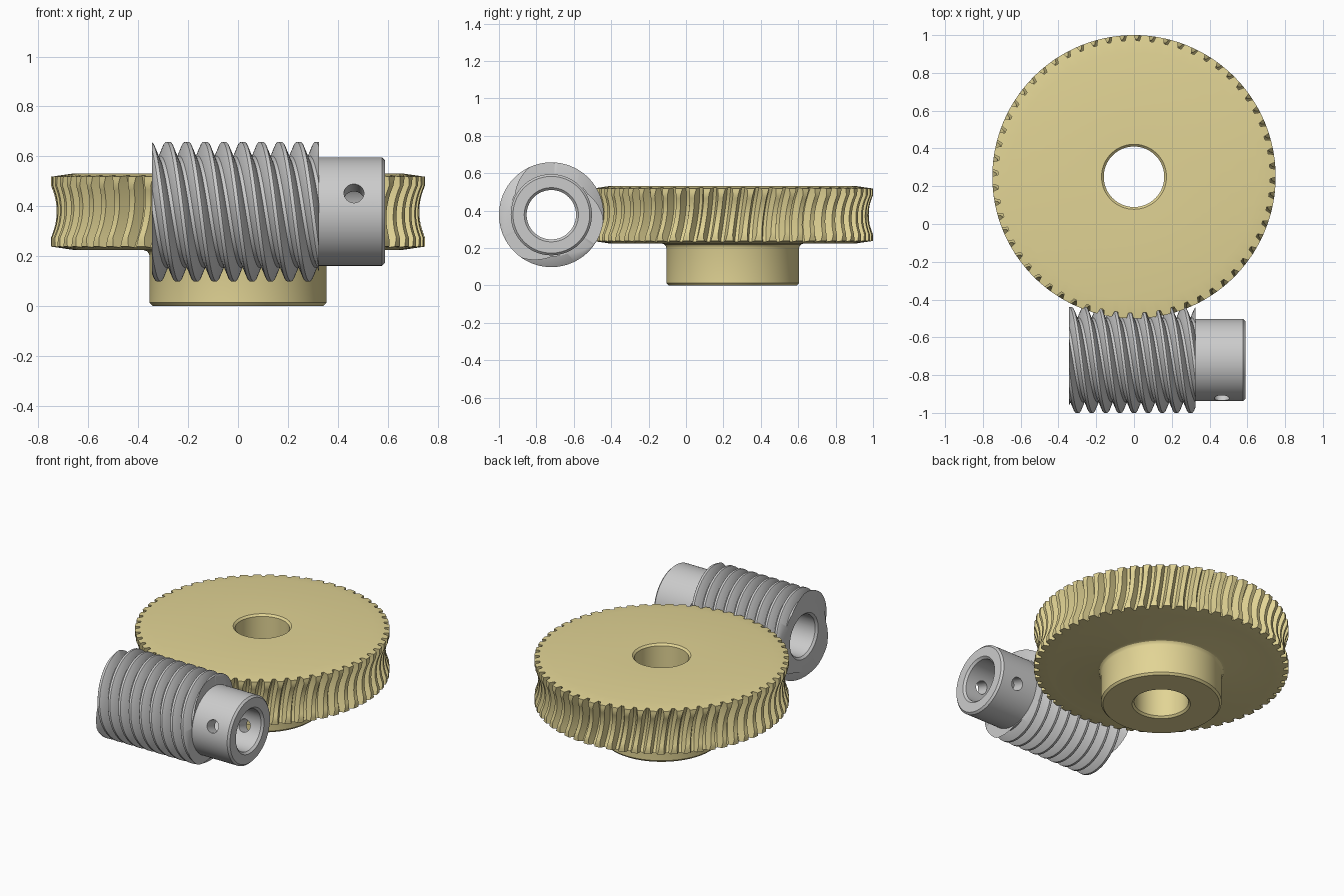
import bpy, bmesh
from math import pi, sin, cos, tan, atan2, sqrt, radians
from mathutils import Matrix, Vector

if "Cube" in bpy.data.objects:
    bpy.data.objects.remove(bpy.data.objects["Cube"])

# Shared gear data
TEETH, STARTS = 60, 3
WHEEL_Y, WORM_Y, MID_Z = 0.25, -0.72, 0.378
DIST, PITCH_R = WHEEL_Y - WORM_Y, 0.714
PITCH = 2 * pi * PITCH_R / TEETH
LEAD = STARTS * PITCH
WORM_R, WORM_ROOT = 0.28, 0.224


def half_width(rho):
    """Half width of the worm thread at a distance from the worm axis."""
    return PITCH / 4 - (rho - (DIST - PITCH_R)) * tan(radians(20))


def finish(bm, name, material=None):
    bmesh.ops.recalc_face_normals(bm, faces=bm.faces)
    mesh = bpy.data.meshes.new(name)
    bm.to_mesh(mesh)
    bm.free()
    ob = bpy.data.objects.new(name, mesh)
    bpy.context.collection.objects.link(ob)
    if material:
        mesh.materials.append(material)
    return ob


def smooth(ob):
    bpy.ops.object.select_all(action='DESELECT')
    ob.select_set(True)
    bpy.context.view_layer.objects.active = ob
    bpy.ops.object.shade_smooth_by_angle(angle=radians(30))


def skin(bm, rings):
    """Join closed rings of equal length into a closed tube."""
    n = len(rings[0])
    rings = [[bm.verts.new(p) for p in r] for r in rings]
    for a, b in zip(rings, rings[1:] + rings[:1]):
        for i in range(n):
            j = (i + 1) % n
            bm.faces.new((a[i], a[j], b[j], b[i]))


# Worm wheel: throated twisted teeth, web, hub and bore in one skin
def wheel_point(r, t, z):
    return (r * sin(t), WHEEL_Y - r * cos(t), z)


def tooth_ring(dz, end):
    tip = min(0.75, DIST - sqrt(0.243 ** 2 - dz ** 2))
    root = DIST - sqrt(0.286 ** 2 - dz ** 2)
    ht = half_width(sqrt((DIST - tip) ** 2 + dz ** 2)) + 0.001
    hr = half_width(0.286) + 0.001
    twist = LEAD * atan2(dz, DIST - PITCH_R) / (2 * pi)
    ring = []
    for k in range(TEETH):
        for off, r in ((-ht, tip), (-hr, root), (hr, root), (ht, tip), (PITCH / 2, tip)):
            t = ((k + 0.5) * PITCH + off + twist) / PITCH_R
            z = MID_Z + dz + end * (0.75 - r) * 0.15
            ring.append(wheel_point(r, t, z))
    return ring


ROWS = 16
rings = []
for i in range(ROWS + 1):
    rings.append(tooth_ring(0.14 * (2 * i / ROWS - 1), (i == ROWS) - (i == 0)))
for r, z in ((0.655, 0.532), (0.172, 0.532), (0.16, 0.52), (0.16, 0.012), (0.172, 0),
             (0.343, 0), (0.355, 0.013), (0.355, 0.2), (0.358, 0.211), (0.366, 0.22),
             (0.379, 0.224), (0.655, 0.224)):
    step = 2 * pi / (TEETH * 5)
    rings.append([wheel_point(r, (i + 1) * step, z) for i in range(TEETH * 5)])
brass = bpy.data.materials.new("brass")
brass.diffuse_color = (0.76, 0.66, 0.30, 1)
brass.use_nodes = True
brass.node_tree.nodes["Principled BSDF"].inputs["Base Color"].default_value = brass.diffuse_color
bm = bmesh.new()
skin(bm, rings)
smooth(finish(bm, "worm_wheel", brass))


# Worm: helical thread skin, trimmed square at both ends
def worm_point(x, r, a):
    return Vector((x, WORM_Y + r * cos(a), MID_Z + r * sin(a)))


X0, X1, SEG = -0.345, 0.325, 96
tip, gap = half_width(WORM_R), PITCH / 2 - half_width(WORM_ROOT)
profile = ((-PITCH / 2 + gap, WORM_ROOT), (-tip, WORM_R - 0.003), (-tip * 0.7, WORM_R),
           (tip * 0.7, WORM_R), (tip, WORM_R - 0.003), (PITCH / 2 - gap, WORM_ROOT))
bm = bmesh.new()
columns = []
for j in range(SEG + 1):
    a = 2 * pi * j / SEG
    columns.append([bm.verts.new(worm_point((k + 0.5) * PITCH + off + LEAD * a / (2 * pi), r, a))
                    for k in range(-10, 8) for off, r in profile])
for a, b in zip(columns, columns[1:]):
    for i in range(len(a) - 1):
        bm.faces.new((a[i], a[i + 1], b[i + 1], b[i]))
bmesh.ops.remove_doubles(bm, verts=bm.verts, dist=0.0002)
for x, s in ((X0, -1), (X1, 1)):
    bmesh.ops.bisect_plane(bm, geom=bm.verts[:] + bm.edges[:] + bm.faces[:], dist=1e-6,
                           plane_co=(x, 0, 0), plane_no=(s, 0, 0), clear_outer=True)

# Worm end faces and bore, drawn inward from the trimmed edges
for x, s in ((X0, 1), (X1, -1)):
    loop = [e for e in bm.edges if e.is_boundary
            and all(abs(v.co.x - x) < 1e-4 for v in e.verts)]
    for r, nx in ((0.145, x), (0.132, x + s * 0.013), (0.132, 0)):
        geom = bmesh.ops.extrude_edge_only(bm, edges=loop)['geom']
        loop = [g for g in geom if isinstance(g, bmesh.types.BMEdge)]
        for v in geom:
            if isinstance(v, bmesh.types.BMVert):
                v.co = worm_point(nx, r, atan2(v.co.z - MID_Z, v.co.y - WORM_Y))
smooth(finish(bm, "worm_thread"))

# Worm collar with a tilted cross hole
bm = bmesh.new()
skin(bm, [[worm_point(x, r, 2 * pi * i / SEG) for i in range(SEG)] for x, r in
          ((0.324, 0.132), (0.324, 0.217), (0.578, 0.217), (0.59, 0.205),
           (0.59, 0.145), (0.577, 0.132))])
collar = finish(bm, "worm_collar")

bm = bmesh.new()
axis = Vector((0, -cos(radians(20)), sin(radians(20))))
bmesh.ops.create_cone(bm, cap_ends=True, segments=32, radius1=0.04, radius2=0.04, depth=0.6,
                      matrix=Matrix.Translation((0.465, WORM_Y, MID_Z))
                      @ axis.to_track_quat('Z', 'Y').to_matrix().to_4x4())
cutter = finish(bm, "cross_hole_cutter")
cutter.hide_render = True
cut = collar.modifiers.new("cross_hole", 'BOOLEAN')
cut.operation = 'DIFFERENCE'
cut.solver = 'EXACT'
cut.object = cutter
bpy.context.view_layer.objects.active = collar
bpy.ops.object.modifier_apply(modifier=cut.name)
bpy.data.objects.remove(cutter)
smooth(collar)
